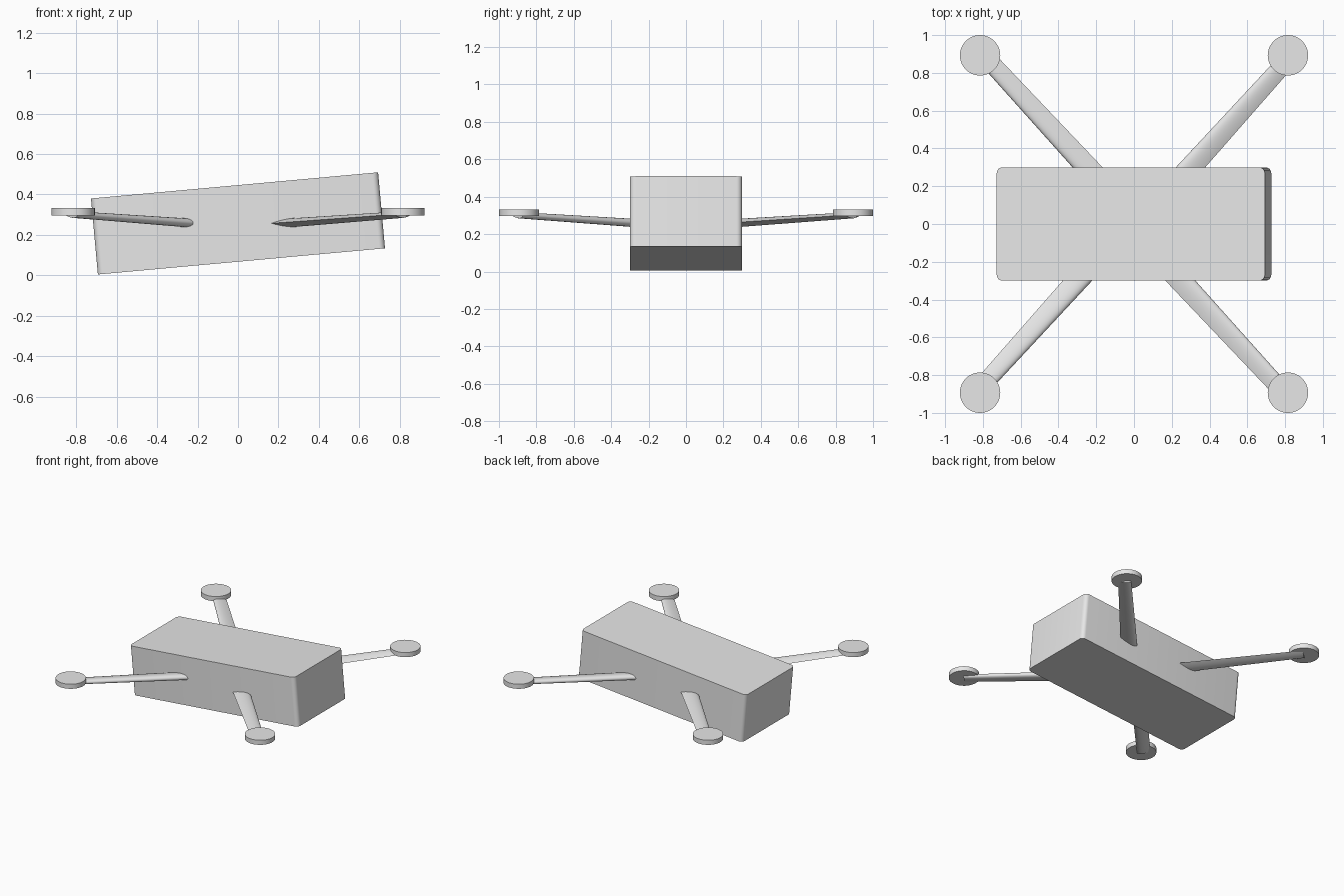
import bpy, bmesh, math
from mathutils import Vector, Matrix

if "Cube" in bpy.data.objects:
    bpy.data.objects.remove(bpy.data.objects["Cube"])

# Single plain colour
grey = bpy.data.materials.new("light_grey")
grey.use_nodes = True
colour = (0.8, 0.8, 0.8, 1)
grey.diffuse_color = colour
grey.node_tree.nodes["Principled BSDF"].inputs["Base Color"].default_value = colour


def add_part(name, bm, angle=40):
    bmesh.ops.recalc_face_normals(bm, faces=bm.faces)
    mesh = bpy.data.meshes.new(name)
    bm.to_mesh(mesh)
    bm.free()
    mesh.materials.append(grey)
    obj = bpy.data.objects.new(name, mesh)
    bpy.context.collection.objects.link(obj)
    bpy.ops.object.select_all(action='DESELECT')
    obj.select_set(True)
    bpy.context.view_layer.objects.active = obj
    bpy.ops.object.shade_smooth_by_angle(angle=math.radians(angle))
    return obj


# Body: box with rounded upright edges, pitched up toward +x
bm = bmesh.new()
bmesh.ops.create_cube(bm, size=1, matrix=Matrix.Diagonal((1.425, 0.6, 0.377, 1)))
uprights = [e for e in bm.edges
            if abs(e.verts[0].co.z - e.verts[1].co.z) > 0.1]
bmesh.ops.bevel(bm, geom=uprights, offset=0.03, segments=6, profile=0.5,
                affect='EDGES')
body = add_part("body", bm)
body.location.z = 0.257
body.rotation_euler.y = -math.radians(5.2)


def airfoil(chord, thick, steps=12):
    """Closed teardrop outline: (offset toward leading edge, height)."""
    upper = []
    for i in range(steps + 1):
        t = (1 - math.cos(math.pi * i / steps)) / 2
        h = 5 * thick * (0.2969 * math.sqrt(t) - 0.126 * t - 0.3516 * t**2
                         + 0.2843 * t**3 - 0.1036 * t**4)
        upper.append(((0.33 - t) * chord, max(h, 0)))
    return upper + [(u, -h) for u, h in reversed(upper[1:-1])]


def add_arm(name, hub):
    """Loft a tapering airfoil from inside the body to the pad centre."""
    along = Vector((hub.x, hub.y, 0)).normalized()
    side = Vector((-along.y, along.x, 0))
    bm = bmesh.new()
    rings = []
    for f, z, chord, thick in ((0.1, 0.247, 0.125, 0.047),
                               (1.0, 0.301, 0.092, 0.033)):
        centre = Vector((hub.x * f, hub.y * f, z))
        rings.append([bm.verts.new(centre + side * u + Vector((0, 0, h)))
                      for u, h in airfoil(chord, thick)])
    inner, outer = rings
    n = len(inner)
    for i in range(n):
        j = (i + 1) % n
        bm.faces.new((inner[i], inner[j], outer[j], outer[i]))
    bm.faces.new(inner)
    bm.faces.new(outer)
    add_part(name, bm)


def add_pad(name, hub):
    bm = bmesh.new()
    bmesh.ops.create_cone(bm, cap_ends=True, segments=48, radius1=0.107,
                          radius2=0.107, depth=0.036,
                          matrix=Matrix.Translation((hub.x, hub.y, 0.314)))
    add_part(name, bm)


# Four arms, each carrying a round rotor pad
for sy, end in ((-1, "front"), (1, "back")):
    for sx, hand in ((1, "left"), (-1, "right")):
        hub = Vector((0.815 * sx, 0.893 * sy, 0))
        add_arm(f"{end}_{hand}_arm", hub)
        add_pad(f"{end}_{hand}_rotor_pad", hub)
